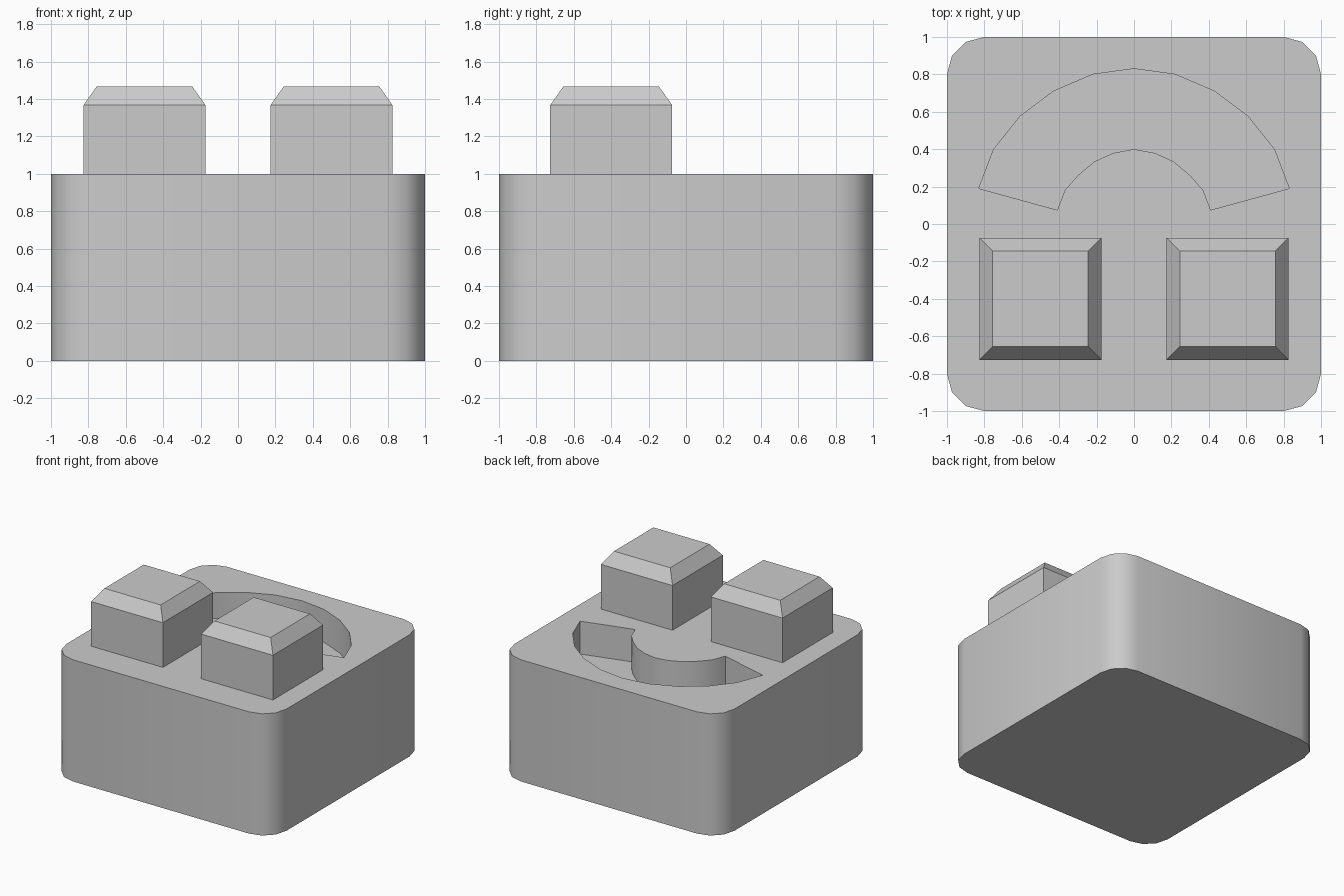
import bpy, bmesh
from math import sin, cos, radians

if "Cube" in bpy.data.objects:
    bpy.data.objects.remove(bpy.data.objects["Cube"])


def extrude_profile(name, points, z0, z1, top_inset=0.0, top_height=0.0):
    """Vertical prism from a 2D outline."""
    bm = bmesh.new()
    face = bm.faces.new([bm.verts.new((x, y, z0)) for x, y in points])
    ret = bmesh.ops.extrude_face_region(bm, geom=[face])
    for v in ret["geom"]:
        if isinstance(v, bmesh.types.BMVert):
            v.co.z = z1
    if top_height:
        # chamfered cap
        top = [f for f in ret["geom"] if isinstance(f, bmesh.types.BMFace)]
        bmesh.ops.inset_region(bm, faces=top, thickness=top_inset)
        for v in top[0].verts:
            v.co.z += top_height
    bmesh.ops.recalc_face_normals(bm, faces=bm.faces)
    mesh = bpy.data.meshes.new(name)
    bm.to_mesh(mesh)
    bm.free()
    obj = bpy.data.objects.new(name, mesh)
    bpy.context.collection.objects.link(obj)
    return obj


def activate(obj):
    bpy.ops.object.select_all(action='DESELECT')
    obj.select_set(True)
    bpy.context.view_layer.objects.active = obj


# Body: square block with rounded vertical corners
outline = []
for i, (sx, sy) in enumerate([(1, 1), (-1, 1), (-1, -1), (1, -1)]):
    for k in range(4):
        a = radians(90 * i + 30 * k)
        outline.append((0.8 * sx + 0.2 * cos(a), 0.8 * sy + 0.2 * sin(a)))
body = extrude_profile("body", outline, 0, 1)

# Arched groove cut into the top
outer = [(0.83, 0.19), (0.75, 0.40), (0.61, 0.575), (0.43, 0.71), (0.22, 0.80)]
inner = [(0.41, 0.075), (0.37, 0.18), (0.30, 0.26), (0.21, 0.335), (0.11, 0.38)]


def arch(half, peak):
    return half + [(0, peak)] + [(-x, y) for x, y in reversed(half)]


cutter = extrude_profile("groove_cutter",
                         arch(outer, 0.83) + arch(inner, 0.40)[::-1], 0.73, 1.2)
cutter.hide_render = True
mod = body.modifiers.new("groove", 'BOOLEAN')
mod.operation = 'DIFFERENCE'
mod.solver = 'EXACT'
mod.object = cutter
activate(body)
bpy.ops.object.modifier_apply(modifier=mod.name)
bpy.data.objects.remove(cutter)
activate(body)
bpy.ops.object.shade_smooth_by_angle(angle=radians(35))

# Two chamfered square studs
for side, label in ((-1, "left"), (1, "right")):
    cx, cy, h = 0.5 * side, -0.4, 0.326
    square = [(cx - h, cy - h), (cx + h, cy - h), (cx + h, cy + h), (cx - h, cy + h)]
    extrude_profile(label + "_stud", square, 0.99, 1.367, 0.1, 0.1)
